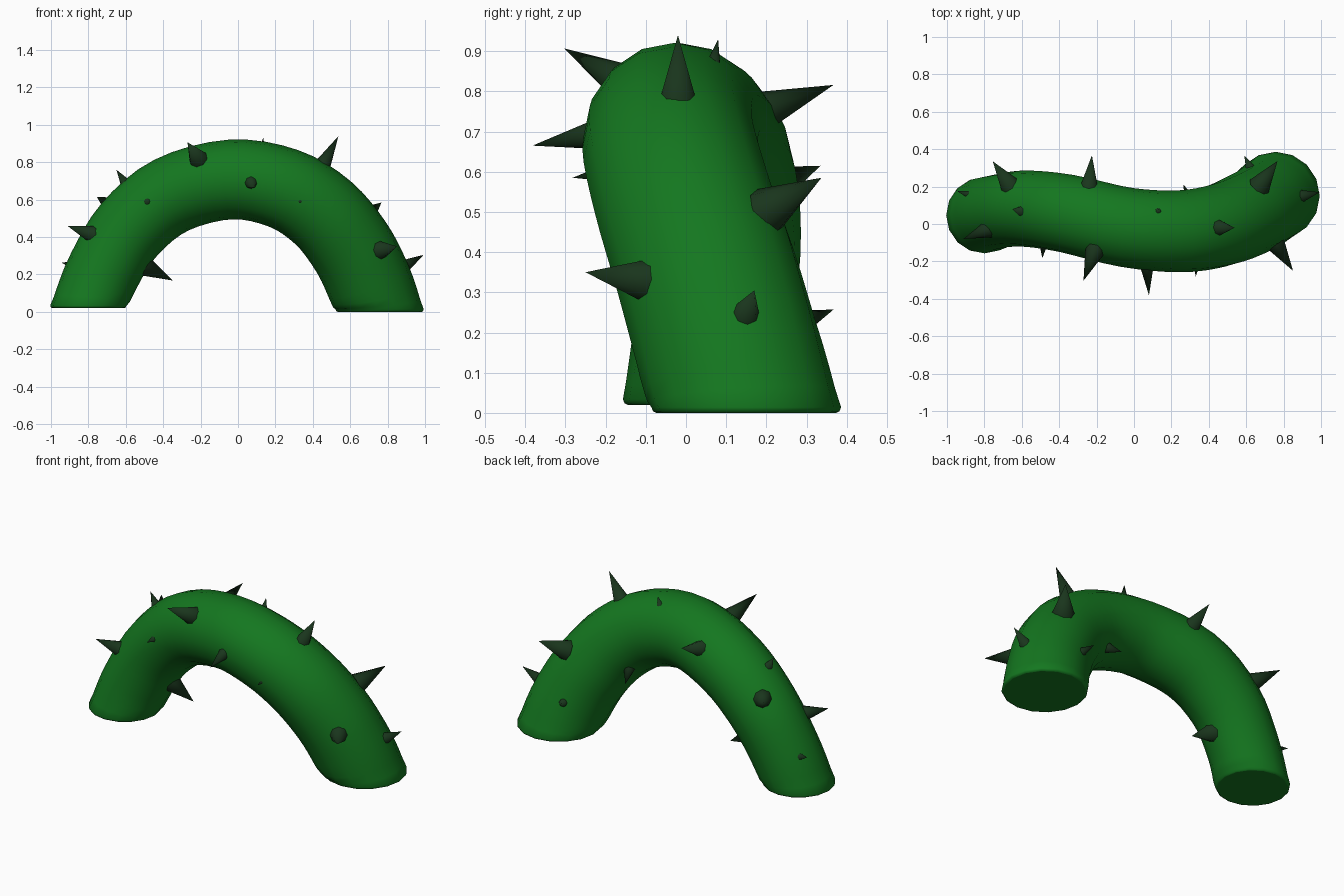
import bpy, bmesh, math
from mathutils import Vector

if "Cube" in bpy.data.objects:
    bpy.data.objects.remove(bpy.data.objects["Cube"])

SIDES, STEPS = 16, 4


def material(name, rgb):
    m = bpy.data.materials.new(name)
    m.diffuse_color = (*rgb, 1)
    m.use_nodes = True
    m.node_tree.nodes["Principled BSDF"].inputs["Base Color"].default_value = m.diffuse_color
    return m


green = material("stem_green", (0.007, 0.185, 0.014))
dark = material("thorn_green", (0.01, 0.036, 0.012))

# Stem centreline (x, y, z) and radius
path = [
    (-0.80, 0.047, 0.02, 0.204), (-0.715, 0.07, 0.225, 0.199), (-0.577, 0.082, 0.445, 0.204),
    (-0.355, 0.055, 0.625, 0.210), (-0.04, -0.018, 0.708, 0.213), (0.245, -0.039, 0.66, 0.219),
    (0.455, -0.008, 0.53, 0.224), (0.603, 0.05, 0.35, 0.228), (0.693, 0.10, 0.175, 0.230),
    (0.757, 0.15, 0.0, 0.236),
]
pts = [Vector(p) for p in path]
pts = [2 * pts[0] - pts[1]] + pts + [2 * pts[-1] - pts[-2]]


def catmull(a, b, c, d, t):
    return 0.5 * (2 * b + (c - a) * t + (2 * a - 5 * b + 4 * c - d) * t * t
                  + (3 * b - a - 3 * c + d) * t ** 3)


samples = [catmull(*pts[i:i + 4], k / STEPS)
           for i in range(len(pts) - 3) for k in range(STEPS)] + [pts[-2]]


def build_stem():
    bm = bmesh.new()
    rings = []
    n = len(samples)

    def ring(centre, tangent, radius):
        v = (Vector((0, 1, 0)) - tangent * tangent.y).normalized()
        w = tangent.cross(v)
        rings.append([bm.verts.new(centre + radius * (math.cos(a) * v + math.sin(a) * w))
                      for a in (2 * math.pi * k / SIDES for k in range(SIDES))])

    for i, s in enumerate(samples):
        t = (samples[min(i + 1, n - 1)] - samples[max(i - 1, 0)]).xyz.normalized()
        # cut ends turn level with the ground
        blend = max(0, 1 - min(i, n - 1 - i) / STEPS)
        up = Vector((0, 0, 1 if i < n / 2 else -1))
        t = t.lerp(up, blend).normalized()
        c = s.xyz
        if i in (0, n - 1):
            # small rounded rim
            rims = [(c + Vector((0, 0, h)), s.w - inset)
                    for h, inset in ((0, 0.012), (0.004, 0.004), (0.014, 0))]
            for p, r in (rims if i == 0 else rims[::-1]):
                ring(p, t, r)
        else:
            ring(c, t, s.w)
    for a, b in zip(rings, rings[1:]):
        for k in range(SIDES):
            j = (k + 1) % SIDES
            bm.faces.new((a[k], a[j], b[j], b[k])).smooth = True
    bm.faces.new(rings[0])
    bm.faces.new(rings[-1])
    bmesh.ops.recalc_face_normals(bm, faces=bm.faces)
    me = bpy.data.meshes.new("stem")
    bm.to_mesh(me)
    bm.free()
    ob = bpy.data.objects.new("stem", me)
    bpy.context.collection.objects.link(ob)
    me.materials.append(green)


build_stem()

# Thorns: point on the stem surface, tip point, radius at the surface
thorns = [
    ((0.45, -0.02, 0.78), (0.537, -0.02, 0.94), 0.045),
    ((0.90, 0.15, 0.25), (0.992, 0.17, 0.305), 0.032),
    ((0.76, -0.11, 0.33), (0.85, -0.25, 0.35), 0.05),
    ((-0.22, -0.17, 0.83), (-0.27, -0.303, 0.907), 0.044),
    ((0.07, -0.24, 0.69), (0.08, -0.382, 0.665), 0.033),
    ((-0.51, 0.07, 0.25), (-0.35, 0.07, 0.168), 0.058),
    ((-0.81, -0.04, 0.425), (-0.912, -0.08, 0.46), 0.036),
    ((-0.89, 0.16, 0.25), (-0.945, 0.175, 0.265), 0.017),
    ((-0.68, 0.23, 0.57), (-0.755, 0.335, 0.615), 0.044),
    ((-0.61, 0.07, 0.70), (-0.65, 0.08, 0.76), 0.024),
    ((0.13, 0.07, 0.88), (0.135, 0.08, 0.93), 0.015),
    ((-0.24, 0.20, 0.755), (-0.225, 0.367, 0.816), 0.047),
    ((0.69, 0.23, 0.52), (0.767, 0.337, 0.585), 0.048),
    ((0.615, 0.315, 0.237), (0.59, 0.367, 0.257), 0.02),
    ((-0.485, -0.12, 0.59), (-0.49, -0.182, 0.59), 0.019),
    ((0.335, -0.215, 0.595), (0.33, -0.282, 0.585), 0.017),
    ((0.30, 0.12, 0.46), (0.265, 0.21, 0.405), 0.033),
]
for i, (base, tip, r) in enumerate(thorns):
    base, tip = Vector(base), Vector(tip)
    d = tip - base
    sink = 1 + 0.04 / d.length  # root continues into the stem at the same taper
    base, d, r = tip - d * sink, d * sink, r * sink
    bpy.ops.mesh.primitive_cone_add(vertices=8, radius1=r, radius2=0, depth=d.length,
                                    location=(base + tip) / 2,
                                    rotation=d.to_track_quat('Z', 'Y').to_euler())
    bpy.ops.object.shade_smooth_by_angle(angle=math.radians(50))
    ob = bpy.context.object
    ob.name = f"thorn_{i + 1}"
    ob.data.materials.append(dark)
